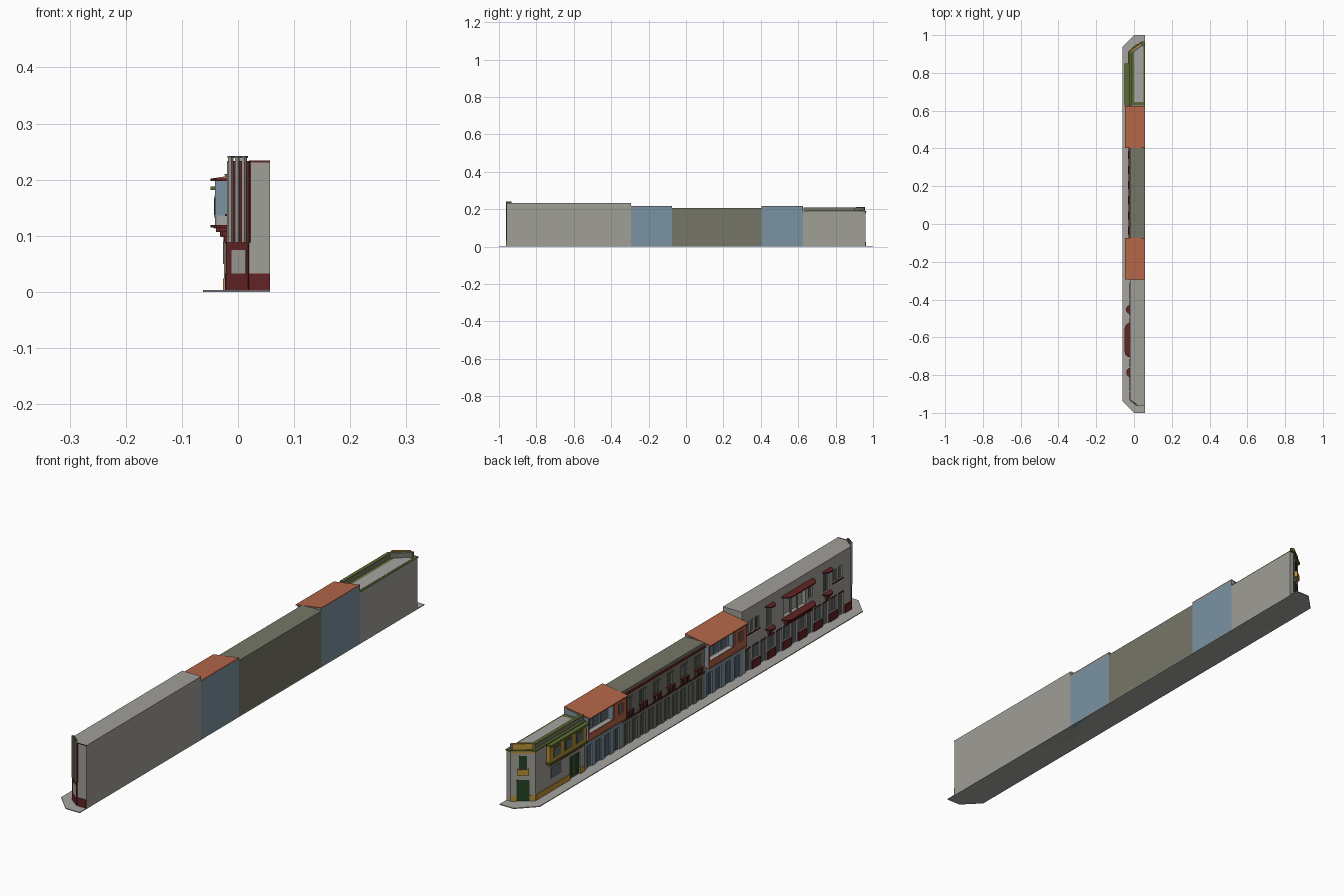
import bpy, bmesh, math
from mathutils import Matrix, Vector

if "Cube" in bpy.data.objects:
    bpy.data.objects.remove(bpy.data.objects["Cube"])

def material(name, r, g, b):
    m = bpy.data.materials.new(name)
    m.diffuse_color = (r, g, b, 1)
    m.use_nodes = True
    m.node_tree.nodes["Principled BSDF"].inputs["Base Color"].default_value = m.diffuse_color
    return m

GREY = material("warm_grey", .352, .342, .305)
PAVE = material("pavement_grey", .38, .375, .355)
BLUE = material("slate_blue", .198, .287, .361)
OLIVE = material("olive_grey", .181, .184, .136)
ORANGE = material("terracotta", .456, .133, .065)
RED = material("dark_red", .127, .017, .018)
GREEN = material("moss_green", .102, .144, .032)
YELLOW = material("ochre", .485, .283, .032)
DOOR = material("door_green", .017, .053, .017)
GLASS = material("dull_glass", .115, .14, .156)

def finish(name, bm, mat, mw=None):
    bmesh.ops.recalc_face_normals(bm, faces=bm.faces)
    me = bpy.data.meshes.new(name)
    bm.to_mesh(me)
    bm.free()
    me.materials.append(mat)
    ob = bpy.data.objects.new(name, me)
    if mw:
        ob.matrix_world = mw
    bpy.context.collection.objects.link(ob)
    return ob

def boxes(name, items, mat, mw=None):
    """One object from boxes (x0, x1, y0, y1, z0, z1)."""
    bm = bmesh.new()
    for x0, x1, y0, y1, z0, z1 in items:
        m = Matrix.Translation(((x0+x1)/2, (y0+y1)/2, (z0+z1)/2)) @ Matrix.Diagonal((x1-x0, y1-y0, z1-z0, 1))
        bmesh.ops.create_cube(bm, size=1, matrix=m)
    return finish(name, bm, mat, mw)

def prism(name, pts, z0, z1, mat):
    """Footprint pulled up from z0 to z1."""
    bm = bmesh.new()
    f = bm.faces.new([bm.verts.new((x, y, z0)) for x, y in pts])
    r = bmesh.ops.extrude_face_region(bm, geom=[f])
    bmesh.ops.translate(bm, vec=(0, 0, z1-z0), verts=[v for v in r["geom"] if isinstance(v, bmesh.types.BMVert)])
    return finish(name, bm, mat)

def side_prism(name, pts, y0, y1, mat):
    """x-z profile pulled along y."""
    bm = bmesh.new()
    f = bm.faces.new([bm.verts.new((x, y0, z)) for x, z in pts])
    r = bmesh.ops.extrude_face_region(bm, geom=[f])
    bmesh.ops.translate(bm, vec=(0, y1-y0, 0), verts=[v for v in r["geom"] if isinstance(v, bmesh.types.BMVert)])
    return finish(name, bm, mat)

def facade(name, x, y0, y1, z0, z1, holes, mat, t, pane=GLASS, depth=.005, open_holes=()):
    """Street wall with real openings (ya, yb, za, zb), panes and mullions behind."""
    allh = list(holes) + list(open_holes)
    ys = sorted({round(v, 5) for h in allh for v in h[:2]} | {y0, y1})
    zs = sorted({round(v, 5) for h in allh for v in h[2:]} | {z0, z1})
    bm, vs = bmesh.new(), {}
    def vert(y, z):
        if (y, z) not in vs:
            vs[y, z] = bm.verts.new((x, y, z))
        return vs[y, z]
    for a, b in zip(ys, ys[1:]):
        for c, d in zip(zs, zs[1:]):
            cy, cz = (a+b)/2, (c+d)/2
            if not any(h[0] < cy < h[1] and h[2] < cz < h[3] for h in allh):
                bm.faces.new([vert(a, c), vert(a, d), vert(b, d), vert(b, c)])
    me = bpy.data.meshes.new(name)
    bm.to_mesh(me)
    bm.free()
    me.materials.append(mat)
    ob = bpy.data.objects.new(name, me)
    bpy.context.collection.objects.link(ob)
    s = ob.modifiers.new("thickness", "SOLIDIFY")
    s.thickness, s.offset = t, -1
    boxes(name + "_panes", [(x+depth, x+depth+.001, *h) for h in holes], pane)
    boxes(name + "_mullions", [(x+depth-.002, x+depth, (h[0]+h[1])/2-.001, (h[0]+h[1])/2+.001, h[2], h[3])
                               for h in holes], mat)

def row(start, step, n, w, z0, z1):
    return [(start+i*step-w/2, start+i*step+w/2, z0, z1) for i in range(n)]

def rounded_slab(name, y0, y1, x_wall, depth, z, mat):
    """Thin slab with round outer corners."""
    pts = [(x_wall - depth*math.sin(i*math.pi/12), y0 + depth*(1-math.cos(i*math.pi/12))) for i in range(7)]
    pts += [(x, y0+y1-y) for x, y in reversed(pts)]
    prism(name, pts, z, z+.004, mat)

BACK = .057
# pavement
prism("pavement", [(-.062, -.937), (0, -1), (BACK, -1), (BACK, 1), (0, 1), (-.062, .937)], 0, .003, PAVE)

# ---- first building: grey with dark red trim
prism("grey_house_body", [(-.006, -.928), (.02, -.96), (BACK, -.96), (BACK, -.295), (-.006, -.295)], 0, .233, GREY)
prism("grey_house_corner", [(-.02, -.93), (.02, -.96), (.02, -.92), (-.02, -.92)], 0, .233, GREY)
upper = row(-.325, -.03, 3, .02, .14, .185) + row(-.835, -.03, 2, .02, .14, .185)
upper += [(-.468, -.438, .121, .198), (-.8, -.77, .121, .198), (-.705, -.682, .135, .19)]
doors = row(-.33, -.09, 7, .028, .003, .085)
shop = row(-.375, -.09, 6, .034, .035, .085)
loggia = (-.665, -.54, .121, .198)
facade("grey_house_front", -.02, -.92, -.295, 0, .233, upper + doors + shop, GREY, .0145, open_holes=[loggia])
boxes("loggia_posts", [(-.02, -.016, y-.002, y+.002, .121, .198) for y in (-.62, -.58)], GREY)
boxes("grey_house_plinth", [(-.023, -.02, h[0]-.006, h[1]+.006, 0, .033) for h in shop]
      + [(-.023, -.02, -.93, -.89, 0, .033), (.02, BACK, -.962, -.96, 0, .033)], RED)
boxes("grey_house_sills", [(-.023, -.02, -.4, -.31, .135, .139), (-.023, -.02, -.88, -.82, .135, .139)]
      + [(-.023, -.02, h[0], h[1], .086, .089) for h in shop + doors], RED)
boxes("grey_house_roof_trim", [(.02, BACK, -.962, -.96, .231, .234)], RED)
for i, (a, b, d) in enumerate([(-.476, -.43, .022), (-.705, -.524, .029), (-.81, -.762, .02)]):
    for lvl, z in (("floor", .115), ("canopy", .198)):
        rounded_slab(f"balcony_{lvl}_{i}", a, b, -.02, d, z, RED)
    # stepped supports under the balcony
    boxes(f"balcony_corbel_{i}", [(-.02-d*k, -.02, a+.012+j*.003, b-.012-j*.003, .107-j*.009, .116-j*.009)
                                  for j, k in enumerate((.65, .4, .2))], RED)

# chamfered corner of the grey house, in its own frame (-y is outward)
corner = Matrix(((.8, .6, 0, -.02), (-.6, .8, 0, -.93), (0, 0, 1, 0), (0, 0, 0, 1)))
boxes("corner_base", [(0, .05, -.003, 0, 0, .088)], RED, corner)
boxes("corner_back_panel", [(.004, .048, -.001, 0, .088, .233)], RED, corner)
boxes("corner_edge_strip", [(.047, .052, -.003, .001, .088, .233)], RED, corner)
boxes("corner_window", [(.014, .045, -.004, -.002, .033, .075)], GREY, corner)
boxes("corner_pilasters", [(u-.0035, u+.0035, -.006, .001, .088, .239) for u in (.011, .026, .041)], GREY, corner)
boxes("corner_pilaster_caps", [(u-.0045, u+.0045, -.007, .002, .239, .242) for u in (.011, .026, .041)], OLIVE, corner)

# ---- two blue houses with jettied terracotta upper floor
def blue_house(tag, y0, y1):
    n = "blue_house_" + tag
    side_prism(n + "_body", [(-.015, 0), (BACK, 0), (BACK, .214), (-.015, .2)], y0, y1, BLUE)
    facade(n + "_ground_front", -.022, y0, y1, 0, .115, row(y0+.03, .053, 4, .03, .003, .085), BLUE, .0075)
    side_prism(n + "_roof", [(-.048, .198), (BACK, .214), (BACK, .218), (-.048, .202)], y0, y1, ORANGE)
    boxes(n + "_jetty_floor", [(-.042, -.015, y0, y1, .113, .118)], ORANGE)
    boxes(n + "_terrace", [(-.037, -.015, y0, y1, .118, .136)], PAVE)
    boxes(n + "_side_walls", [(-.04, -.015, y0, y0+.004, .118, .199), (-.04, -.015, y1-.004, y1, .118, .199)], BLUE)
    boxes(n + "_room", [(-.034, -.015, y0+.004, y0+.07, .118, .199)], BLUE)
    facade(n + "_upper_front", -.041, y0, y1, .116, .199, [(y0+.022, y0+.046, .145, .182)], ORANGE, .004,
           depth=.006, open_holes=[(y0+.07, y1-.006, .14, .193)])
    boxes(n + "_terrace_windows", [(-.017, -.015, y0+a, y0+a+.035, .14, .188) for a in (.08, .125, .17)], GLASS)

blue_house("south", -.295, -.075)
blue_house("north", .403, .625)

# ---- olive terrace with balconies
y0, y1 = -.075, .403
boxes("olive_house_body", [(-.014, BACK, y0, y1, 0, .207)], OLIVE)
tall = row(y0+.04, .08, 6, .03, .106, .17)
facade("olive_house_front", -.022, y0, y1, 0, .207, tall + row(y0+.03, .0465, 10, .028, .003, .084), OLIVE, .0085)
boxes("olive_house_cornices", [(-.028, -.022, y0, y1, .19, .196), (-.025, -.022, y0, y1, .096, .1)], RED)
boxes("olive_house_balconies", [(-.031, -.022, h[0]-.006, h[1]+.006, z, z+.003) for h in tall for z in (.101, .124)], RED)
boxes("olive_house_balusters", [(-.031, -.029, h[0]-.005+i*.008, h[0]-.003+i*.008, .104, .124)
                                for h in tall for i in range(6)], RED)
boxes("olive_house_window_heads", [(-.025, -.022, h[0]-.004, h[1]+.004, .171, .175) for h in tall], OLIVE)

# ---- corner house: grey walls, ochre bay, moss green cornice
prism("corner_house_body", [(BACK, .625), (BACK, .96), (.04, .96), (-.018, .915), (-.018, .625)], 0, .188, GREY)
facade("corner_house_front", -.025, .625, .91, 0, .188, [(.65, .71, .003, .085)], GREY, .0075, pane=DOOR)
prism("corner_house_chamfer", [(-.025, .91), (.04, .96), (.04, .95), (-.018, .9)], 0, .188, GREY)
boxes("corner_house_plinth", [(-.027, -.025, .71, .91, 0, .024), (-.027, -.025, .625, .65, 0, .024)], YELLOW)
prism("corner_house_cornice", [(.05, .627), (BACK, .627), (BACK, .966), (.038, .966), (-.032, .913), (-.032, .627)],
      .187, .191, GREEN)
prism("corner_house_roof", [(.05, .645), (.05, .94), (.035, .94), (0, .915), (0, .645)], .191, .192, PAVE)
prism("parapet", [(-.022, .627), (-.013, .627), (-.013, .9), (.046, .947), (.046, .955), (.038, .955), (-.022, .907)],
      .191, .21, OLIVE)
boxes("parapet_rail", [(-.0245, -.011, .627, .905, .207, .2105)], GREEN)

# ochre oriel bay
boxes("bay_walls", [(-.04, -.02, .635, .845, .118, .182)], YELLOW)
boxes("bay_roof", [(-.049, -.02, .628, .851, .182, .188), (-.044, -.02, .63, .85, .114, .119)], GREEN)
bay = row(.675, .065, 3, .042, .132, .172)
boxes("bay_window_frames", [(-.042, -.04, *h) for h in bay], GREEN)
boxes("bay_window_glass", [(-.043, -.042, h[0]+.005, h[1]-.005, h[2]+.005, h[3]-.005) for h in bay], GLASS)
boxes("bay_corbels", [(-.037+j*.005, -.02, .64+j*.005, .84-j*.005, .107-j*.007, .114-j*.007) for j in range(2)], YELLOW)
boxes("street_window", [(-.027, -.025, .76, .82, .05, .09)], GLASS)

# chamfered front of the corner house, in its own frame (-y is outward)
u = Vector((-.065, -.05)).normalized()
ch = Matrix(((u.x, -u.y, 0, .04), (u.y, u.x, 0, .96), (0, 0, 1, 0), (0, 0, 0, 1)))
L = .082
boxes("chamfer_plinth", [(0, .018, -.002, 0, 0, .024), (.064, L, -.002, 0, 0, .024)], YELLOW, ch)
boxes("chamfer_door", [(.02, .062, -.002, .001, .003, .08)], DOOR, ch)
boxes("chamfer_window", [(.027, .055, -.002, .001, .105, .168)], DOOR, ch)
boxes("chamfer_balcony", [(.022, .06, -.01, 0, .1, .104), (.022, .06, -.01, -.008, .104, .122),
                          (.022, .024, -.01, 0, .104, .122), (.058, .06, -.01, 0, .104, .122)], YELLOW, ch)
boxes("chamfer_parapet_panel", [(.008, .074, -.001, .006, .191, .213)], YELLOW, ch)
boxes("chamfer_frieze", [(0, L, -.002, 0, .178, .187)], YELLOW, ch)
